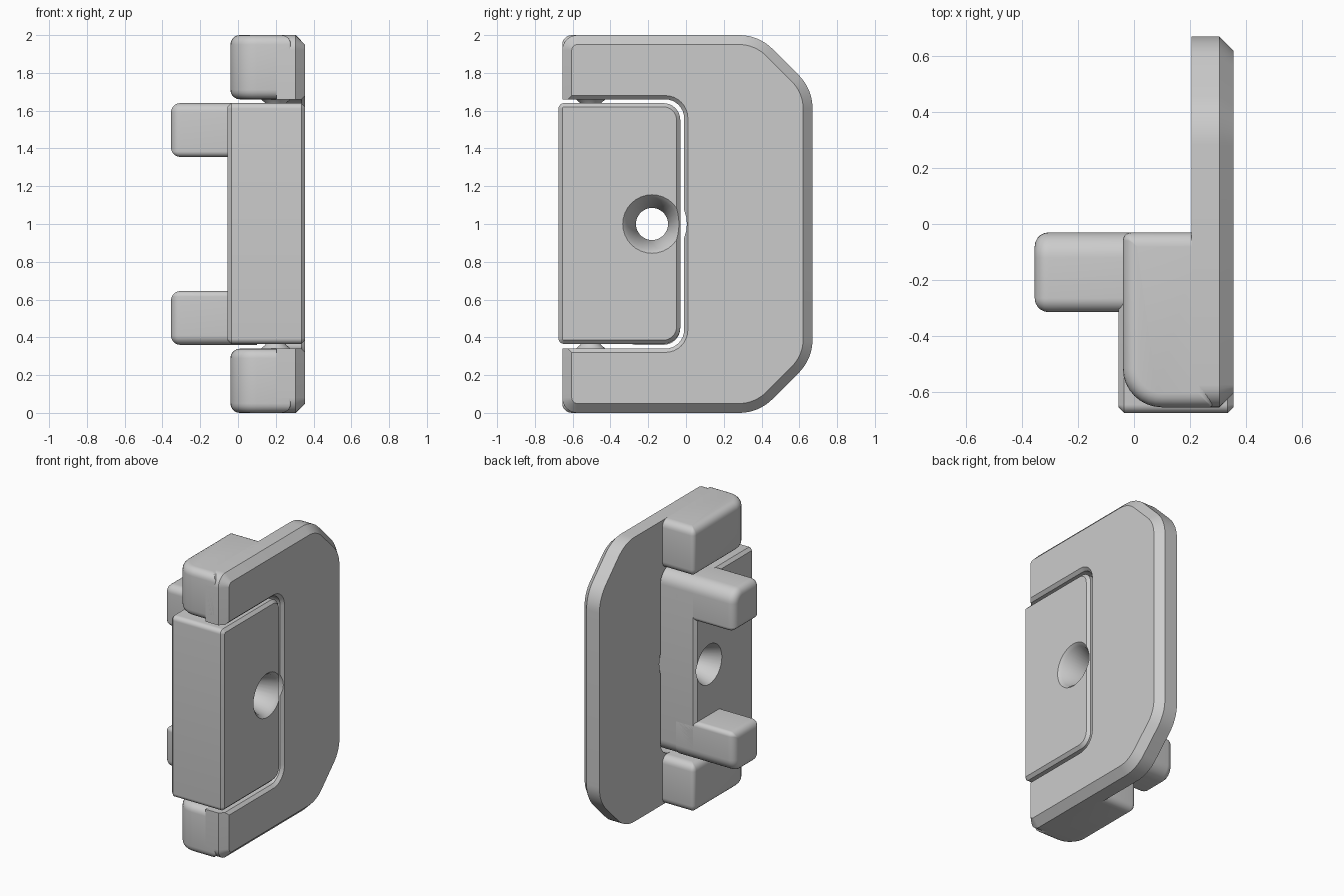
import bpy, bmesh, math
from mathutils import Vector

old = bpy.data.objects.get("Cube")
if old:
    bpy.data.objects.remove(old)

grey = bpy.data.materials.new("plain_grey")
grey.use_nodes = True
grey.diffuse_color = (0.6, 0.6, 0.6, 1)
grey.node_tree.nodes["Principled BSDF"].inputs["Base Color"].default_value = grey.diffuse_color


def rounded(corners, radii, inset, steps=8):
    """Counter-clockwise convex outline with filleted corners, moved inward."""
    pts = [Vector(c) for c in corners]
    out = []
    for i, p in enumerate(pts):
        a, b = p - pts[i - 1], pts[(i + 1) % len(pts)] - p
        n1, n2 = (Vector((-e.y, e.x)).normalized() for e in (a, b))
        r = max(radii[i], inset + 0.002)
        centre = p + (n1 + n2) * (r / (1 + n1.dot(n2)))
        for k in range(steps + 1):
            out.append(centre - n1.slerp(n2, k / steps) * (r - inset))
    return out


def loft(name, axis, corners, radii, stations):
    """Solid through (position, inset) stations along the x or z axis."""
    bm = bmesh.new()
    rings = []
    for pos, inset in stations:
        ring = rounded(corners, radii, inset)
        rings.append([bm.verts.new((pos, u, v) if axis == "x" else (u, v, pos))
                      for u, v in ring])
    for lo, hi in zip(rings, rings[1:]):
        for i in range(len(lo)):
            bm.faces.new((lo[i - 1], lo[i], hi[i], hi[i - 1]))
    bm.faces.new(rings[0])
    bm.faces.new(rings[-1])
    bmesh.ops.remove_doubles(bm, verts=bm.verts, dist=0.0001)
    bmesh.ops.recalc_face_normals(bm, faces=bm.faces)
    mesh = bpy.data.meshes.new(name)
    bm.to_mesh(mesh)
    bm.free()
    mesh.materials.append(grey)
    obj = bpy.data.objects.new(name, mesh)
    bpy.context.collection.objects.link(obj)
    return obj


def rect(u0, u1, v0, v1):
    return [(u0, v0), (u1, v0), (u1, v1), (u0, v1)]


def cut(obj, cutter):
    """Subtract the cutter, taking the first solver that leaves a solid."""
    cutter.hide_render = True
    mod = obj.modifiers.new("cut", "BOOLEAN")
    mod.operation = "DIFFERENCE"
    mod.object = cutter
    for solver in ("EXACT", "MANIFOLD", "FLOAT"):
        mod.solver = solver
        bpy.context.view_layer.update()
        graph = bpy.context.evaluated_depsgraph_get()
        result = bpy.data.meshes.new_from_object(obj.evaluated_get(graph))
        if len(result.polygons):
            obj.data = result
            break
    obj.modifiers.clear()
    bpy.data.objects.remove(cutter)


def round_end(start, depth, steps=5):
    """Stations for a quarter-round edge; depth's sign points into the solid."""
    r = abs(depth)
    angles = [math.pi / 2 * k / steps for k in range(steps + 1)]
    return [(start + depth * (1 - math.cos(a)), r * (1 - math.sin(a))) for a in angles]


def circle(u, v, r):
    return rect(u - r, u + r, v - r, v + r), [r] * 4


parts = []

# Frame plate with clipped back corners and a chamfered outer face
outline = [(-0.655, 0), (0.385, 0), (0.67, 0.285), (0.67, 1.715), (0.385, 2), (-0.655, 2)]
plate = loft("frame_plate", "x", outline, [0.08, 0.25, 0.25, 0.25, 0.25, 0.08],
             [(0.205, 0), (0.305, 0), (0.355, 0.05)])
cut(plate, loft("opening_cutter", "x", rect(-1, -0.01, 0.34, 1.66), [0.01, 0.1, 0.1, 0.01],
                [(0.1, 0), (0.335, 0), (0.375, -0.04)]))
cut(plate, loft("notch_cutter", "x", *circle(-0.18, 1, 0.185), [(0.1, 0), (0.4, 0)]))
parts.append(plate)

# Central body with a screw hole flared at both faces
body = loft("latch_body", "x", rect(-0.675, -0.03, 0.365, 1.64), [0.03, 0.09, 0.09, 0.03],
            [(-0.055, 0.02), (-0.035, 0), (0.335, 0), (0.355, 0.02)])
cut(body, loft("hole_cutter", "x", *circle(-0.18, 1, 0.085),
               [(-0.1, -0.055), (-0.055, -0.055), (0.09, 0), (0.17, 0),
                (0.335, -0.05), (0.355, -0.07), (0.4, -0.07)]))
parts.append(body)

# Mirrored upper and lower parts
for side in ("upper", "lower"):
    def z(h):
        return h if side == "upper" else 2 - h

    sign = 1 if side == "upper" else -1
    parts.append(loft(side + "_end_block", "z", rect(-0.04, 0.28, -0.655, -0.03),
                      [0.14, 0.01, 0.01, 0.03],
                      round_end(z(1.66), 0.05 * sign) + round_end(z(2), -0.05 * sign)[::-1]))
    z0, z1 = sorted((z(1.355), z(1.64)))
    radii = [0.03, 0.03, 0.09, 0.05] if side == "upper" else [0.05, 0.09, 0.03, 0.03]
    parts.append(loft(side + "_peg", "x", rect(-0.315, -0.03, z0, z1), radii,
                      round_end(-0.355, 0.05) + [(0.1, 0)]))
    parts.append(loft(side + "_pivot", "z", *circle(0.2, -0.505, 0.09),
                      [(z(1.62), 0.045), (z(1.64), 0.035), (z(1.67), 0)]))

for obj in parts:
    bpy.ops.object.select_all(action="DESELECT")
    obj.select_set(True)
    bpy.context.view_layer.objects.active = obj
    bpy.ops.object.shade_smooth_by_angle(angle=math.radians(30))
